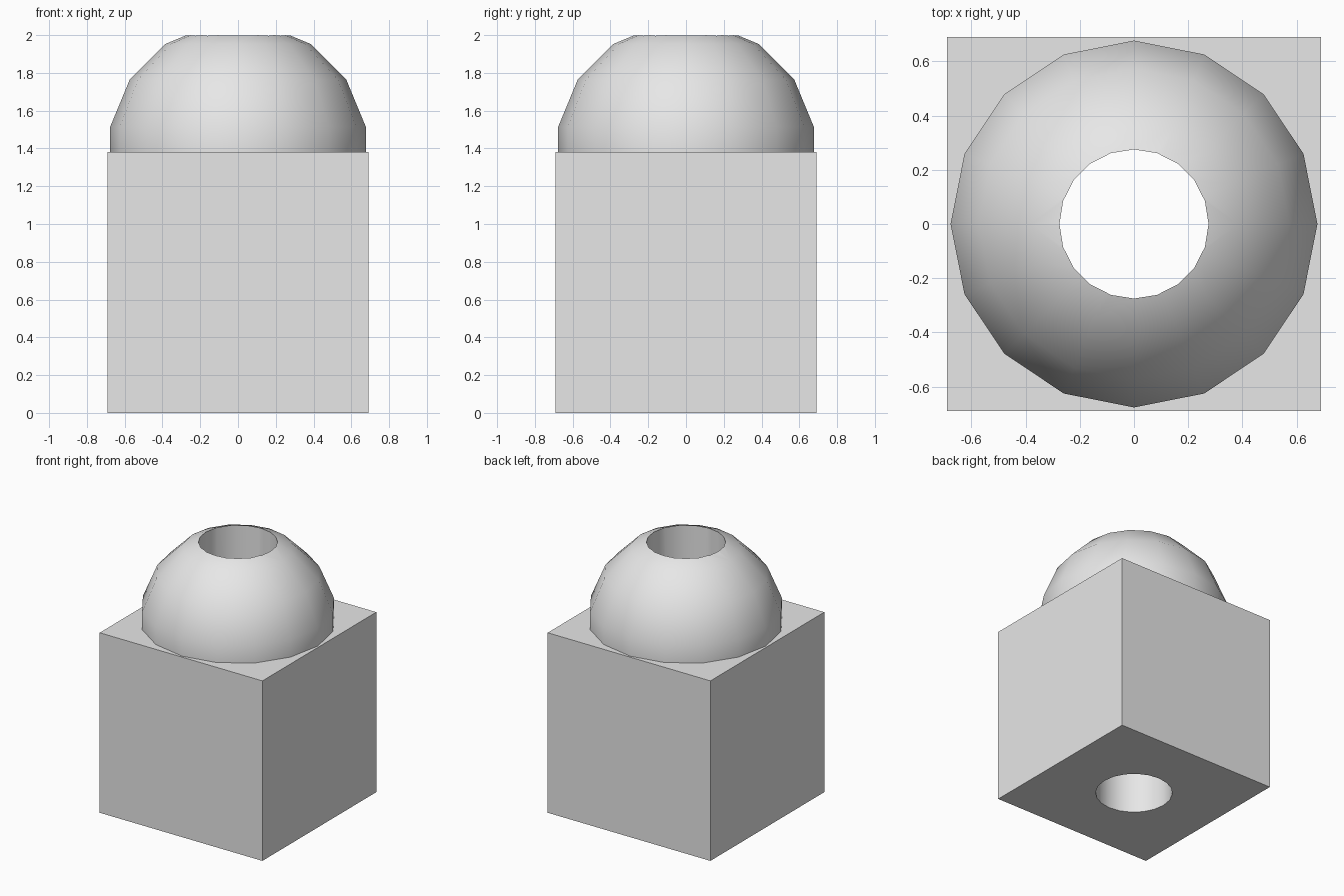
import bpy, bmesh, math
from mathutils import Vector

SIZE = 1.38        # cube side, also the dome diameter
R = SIZE / 2
BORE = 0.275

start = bpy.data.objects.get("Cube")
if start:
    bpy.data.objects.remove(start, do_unlink=True)

grey = bpy.data.materials.new("light grey")
grey.use_nodes = True
grey.diffuse_color = (0.8, 0.8, 0.8, 1)
grey.node_tree.nodes["Principled BSDF"].inputs["Base Color"].default_value = (0.8, 0.8, 0.8, 1)


def make(name, bm):
    bmesh.ops.recalc_face_normals(bm, faces=bm.faces)
    mesh = bpy.data.meshes.new(name)
    bm.to_mesh(mesh)
    bm.free()
    mesh.materials.append(grey)
    obj = bpy.data.objects.new(name, mesh)
    bpy.context.collection.objects.link(obj)
    return obj


def combine(target, other, operation):
    mod = target.modifiers.new(operation.lower(), 'BOOLEAN')
    mod.operation = operation
    mod.solver = 'EXACT'
    mod.object = other
    other.hide_render = True
    bpy.ops.object.modifier_apply(modifier=mod.name)
    bpy.data.objects.remove(other, do_unlink=True)


# Cube base
bm = bmesh.new()
bmesh.ops.create_cube(bm, size=SIZE)
bmesh.ops.translate(bm, verts=bm.verts, vec=(0, 0, R))
body = make("domed_block", bm)

# Sixteen-sided dome: rings half a step off the equator, one ring sunk in the cube
bm = bmesh.new()
step = math.pi / 8
rings = [(R * math.cos(a), R * math.sin(a)) for a in (step * (i - 0.5) for i in range(5))]
profile = [(0, rings[0][1])] + rings + [(0, rings[-1][1])]
verts = [bm.verts.new(Vector((r, 0, SIZE + z))) for r, z in profile]
edges = [bm.edges.new(pair) for pair in zip(verts, verts[1:])]
bmesh.ops.spin(bm, geom=verts + edges, cent=(0, 0, 0), axis=(0, 0, 1),
               angle=math.tau, steps=16)
bmesh.ops.remove_doubles(bm, verts=bm.verts, dist=0.0001)
dome = make("dome", bm)

# Twenty-sided bore through the full height
bm = bmesh.new()
bmesh.ops.create_cone(bm, cap_ends=True, segments=20, radius1=BORE, radius2=BORE, depth=3)
bmesh.ops.translate(bm, verts=bm.verts, vec=(0, 0, 1))
bore = make("bore_cutter", bm)

bpy.ops.object.select_all(action='DESELECT')
bpy.context.view_layer.objects.active = body
body.select_set(True)
combine(body, dome, 'UNION')
combine(body, bore, 'DIFFERENCE')
bpy.ops.object.shade_smooth_by_angle(angle=math.radians(30))
